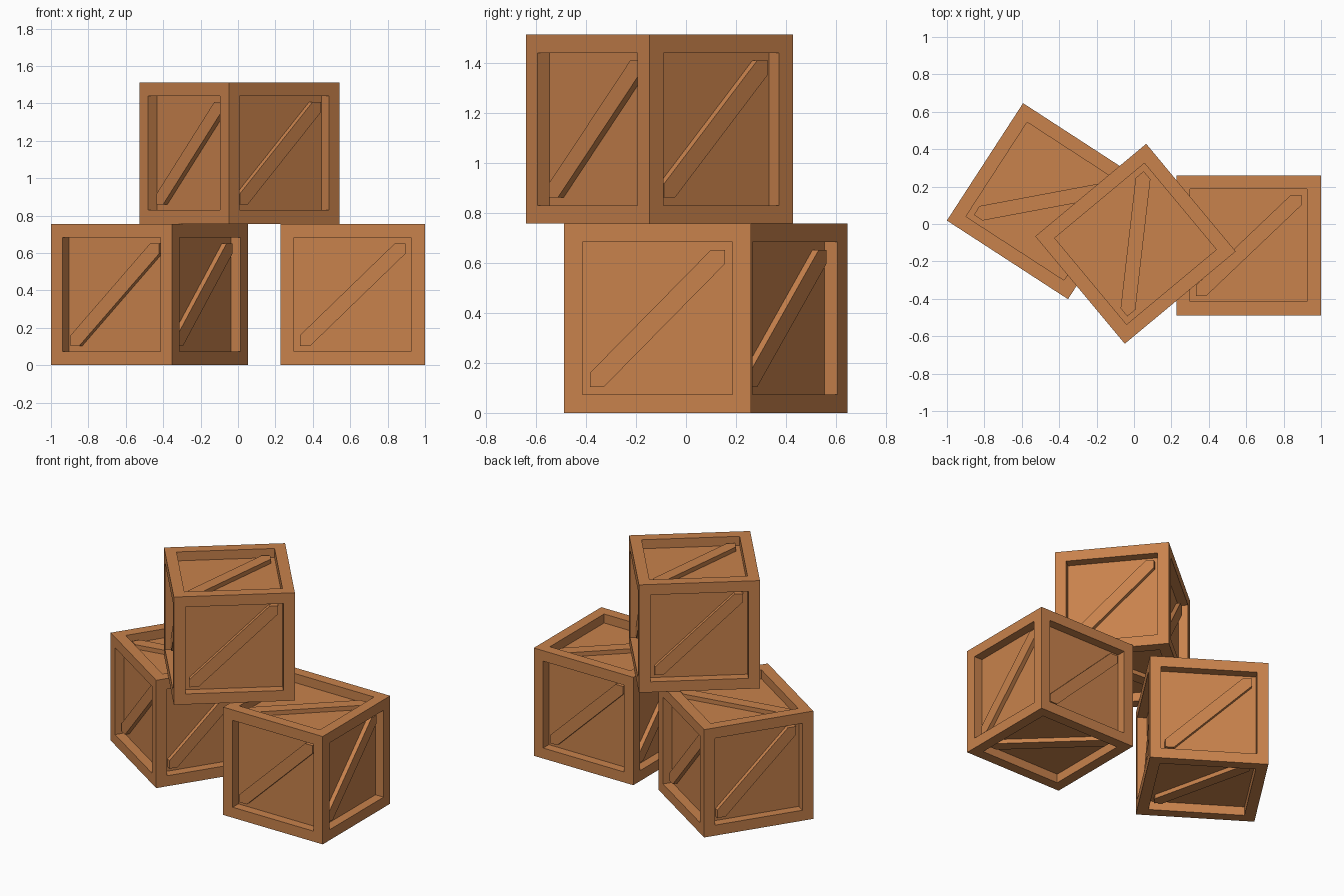
import bpy, bmesh, math
from mathutils import Vector

if "Cube" in bpy.data.objects:
    bpy.data.objects.remove(bpy.data.objects["Cube"])

# single timber colour
wood = bpy.data.materials.new("warm_brown_wood")
wood.diffuse_color = (0.578, 0.223, 0.072, 1)
wood.use_nodes = True
wood.node_tree.nodes["Principled BSDF"].inputs["Base Color"].default_value = wood.diffuse_color

SIZE = Vector((0.772, 0.748, 0.756))
FRAME, DEPTH = 0.104, 0.063      # border width, panel recess
BRACE_DEPTH, CUT = 0.033, 0.056  # brace setback, brace half width along the edges


def add_brace(bm, n, up):
    """Diagonal plank in one recessed panel, lower left to upper right."""
    right = up.cross(n)
    half = lambda d: abs(d.dot(SIZE)) / 2
    a, b, h = half(right) - FRAME, half(up) - FRAME, half(n)
    outline = [(-a, -b), (-a + CUT, -b), (a, b - CUT),
               (a, b), (a - CUT, b), (-a, -b + CUT)]
    rings = [[bm.verts.new(right * u + up * v + n * d) for u, v in outline]
             for d in (h - BRACE_DEPTH, h - DEPTH)]
    bm.faces.new(rings[0])
    for i in range(6):
        j = (i + 1) % 6
        bm.faces.new((rings[0][j], rings[0][i], rings[1][i], rings[1][j]))


def make_crate(name, location, angle):
    bm = bmesh.new()
    # solid box with a recessed panel on every side
    bmesh.ops.create_cube(bm, size=1)
    bmesh.ops.scale(bm, vec=SIZE, verts=bm.verts)
    bm.normal_update()
    panels = list(bm.faces)
    bmesh.ops.inset_individual(bm, faces=panels, thickness=FRAME)
    bmesh.ops.inset_individual(bm, faces=panels, thickness=0)
    bm.normal_update()
    for f in panels:
        n = f.normal.copy()
        for v in f.verts:
            v.co -= n * DEPTH
    # diagonal braces
    x, y, z = Vector((1, 0, 0)), Vector((0, 1, 0)), Vector((0, 0, 1))
    for n, up in ((x, z), (-x, z), (y, z), (-y, z), (z, y), (-z, -y)):
        add_brace(bm, n, up)
    mesh = bpy.data.meshes.new(name)
    bm.to_mesh(mesh)
    bm.free()
    mesh.materials.append(wood)
    ob = bpy.data.objects.new(name, mesh)
    ob.location = location
    ob.rotation_euler.z = math.radians(angle)
    bpy.context.collection.objects.link(ob)


# two crates on the floor, one stacked across them
make_crate("right_crate", (0.613, -0.114, SIZE.z / 2), 0)
make_crate("left_crate", (-0.473, 0.122, SIZE.z / 2), -33)
make_crate("top_crate", (0.008, -0.106, SIZE.z * 1.5), 39.8)
